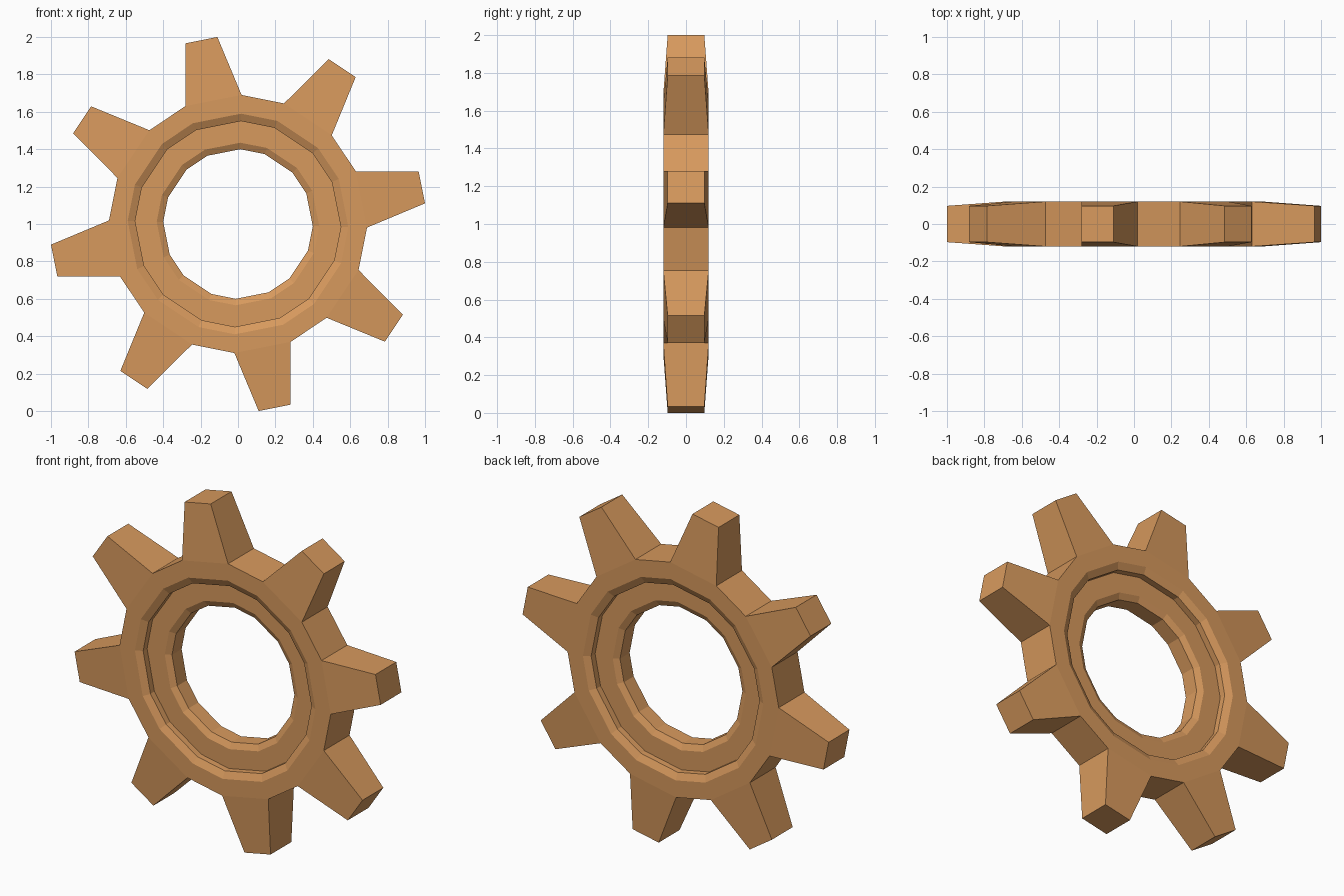
import bpy, bmesh
from math import cos, sin, radians
from mathutils import Vector

cube = bpy.data.objects.get("Cube")
if cube:
    bpy.data.objects.remove(cube, do_unlink=True)

# Single warm copper-tan colour
mat = bpy.data.materials.new("copper_tan")
mat.use_nodes = True
colour = (0.68, 0.32, 0.11, 1.0)
mat.diffuse_color = colour
bsdf = mat.node_tree.nodes["Principled BSDF"]
bsdf.inputs["Base Color"].default_value = colour
bsdf.inputs["Roughness"].default_value = 0.8

TEETH = 8
FIRST = 101.25            # angle of the first tooth
ROOT_HALF, TIP_HALF = 12.85, 4.95
TIP_RADIUS, TIP_DEPTH = 1.006, 0.097


def polar(radius, angle, y):
    a = radians(angle)
    return Vector((radius * cos(a), y, 1 + radius * sin(a)))


# Ring section (radius, depth): rim, chamfer, recess wall, web, chamfer, bore
front = [(0.69, -0.12), (0.59, -0.12), (0.55, -0.10),
         (0.55, -0.063), (0.435, -0.063), (0.40, -0.045)]
section = front + [(r, -y) for r, y in reversed(front)]

angles = []
for k in range(TEETH):
    centre = FIRST + k * 360 / TEETH
    angles += [centre - ROOT_HALF, centre + ROOT_HALF]

bm = bmesh.new()
rings = [[bm.verts.new(polar(r, a, y)) for r, y in section] for a in angles]

n = len(section)
for i, ring in enumerate(rings):
    after = rings[(i + 1) % len(rings)]
    for j in range(n - 1):
        bm.faces.new((ring[j], ring[j + 1], after[j + 1], after[j]))
    root = [ring[0], after[0], after[-1], ring[-1]]
    if i % 2:
        # Flat valley between two teeth
        bm.faces.new(root)
    else:
        # Tapered tooth with a flat end
        mid = angles[i] + ROOT_HALF
        tip = [bm.verts.new(polar(TIP_RADIUS, mid + s * TIP_HALF, y * TIP_DEPTH))
               for s, y in ((-1, -1), (1, -1), (1, 1), (-1, 1))]
        for j in range(4):
            m = (j + 1) % 4
            bm.faces.new((root[j], root[m], tip[m], tip[j]))
        bm.faces.new(tip)

bmesh.ops.recalc_face_normals(bm, faces=bm.faces)
mesh = bpy.data.meshes.new("gear_wheel")
bm.to_mesh(mesh)
bm.free()
mesh.materials.append(mat)
gear = bpy.data.objects.new("gear_wheel", mesh)
bpy.context.collection.objects.link(gear)
